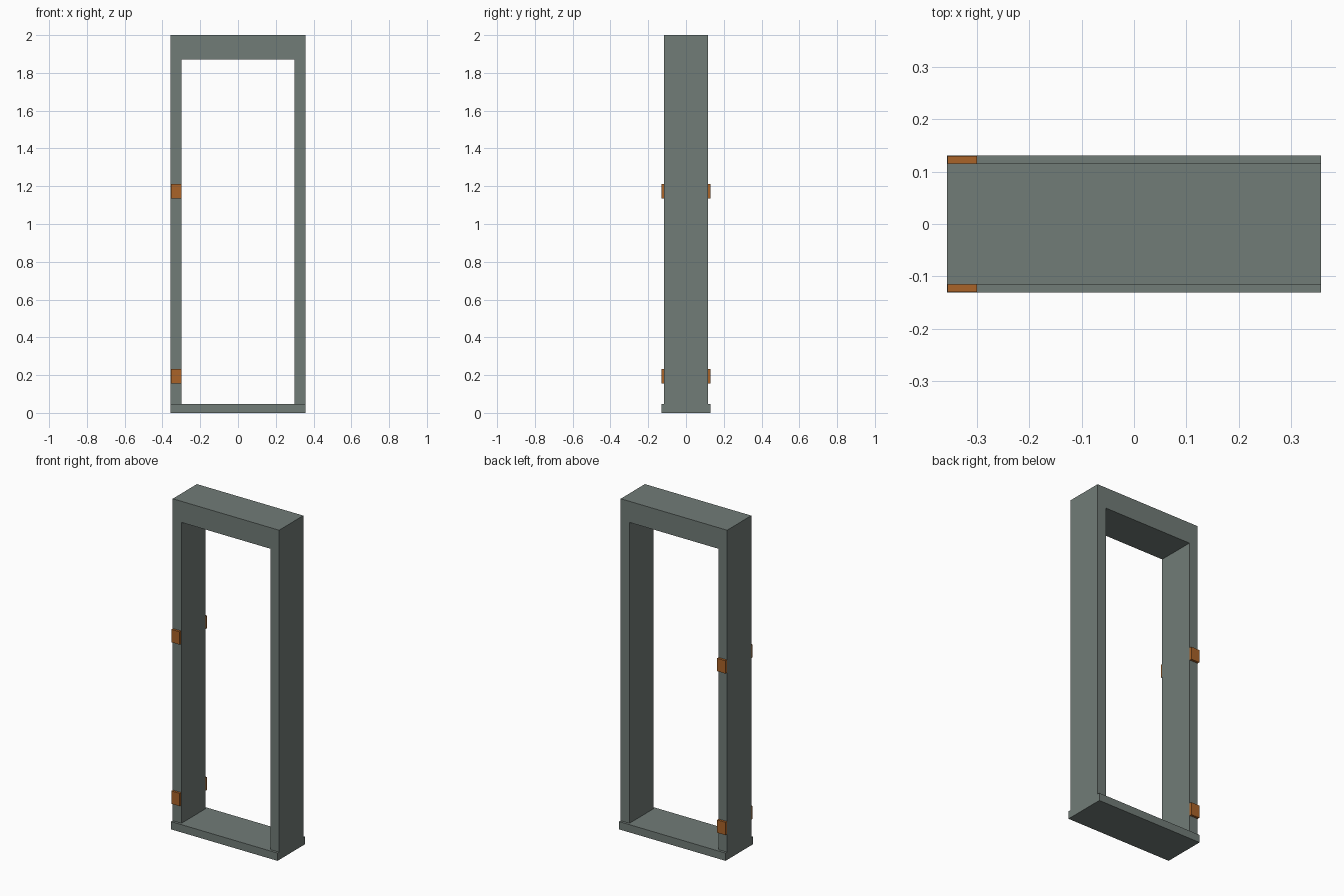
import bpy
import bmesh

cube = bpy.data.objects.get("Cube")
if cube:
    bpy.data.objects.remove(cube, do_unlink=True)


def material(name, rgb):
    mat = bpy.data.materials.new(name)
    mat.use_nodes = True
    mat.diffuse_color = (*rgb, 1)
    mat.node_tree.nodes["Principled BSDF"].inputs["Base Color"].default_value = (*rgb, 1)
    return mat


def prism(name, outline, y_front, y_back, mat):
    """Extrude an outline drawn in the x-z plane from y_front to y_back."""
    bm = bmesh.new()
    face = bm.faces.new([bm.verts.new((x, y_front, z)) for x, z in outline])
    moved = bmesh.ops.extrude_face_region(bm, geom=[face])["geom"]
    verts = [v for v in moved if isinstance(v, bmesh.types.BMVert)]
    bmesh.ops.translate(bm, verts=verts, vec=(0, y_back - y_front, 0))
    bmesh.ops.recalc_face_normals(bm, faces=bm.faces)
    mesh = bpy.data.meshes.new(name)
    bm.to_mesh(mesh)
    bm.free()
    mesh.materials.append(mat)
    obj = bpy.data.objects.new(name, mesh)
    bpy.context.collection.objects.link(obj)
    return obj


def rectangle(x0, x1, z0, z1):
    return [(x0, z0), (x1, z0), (x1, z1), (x0, z1)]


grey = material("grey_green_paint", (0.165, 0.2, 0.185))
copper = material("copper_orange", (0.4, 0.125, 0.022))

HALF_W, INNER_W = 0.357, 0.298
FRAME_Y, SILL_Y = 0.116, 0.131
SILL_Z, HEAD_Z, TOP_Z = 0.047, 1.872, 2.0

# Two posts and the deep header as one arch
arch = [(-HALF_W, SILL_Z), (-HALF_W, TOP_Z), (HALF_W, TOP_Z), (HALF_W, SILL_Z),
        (INNER_W, SILL_Z), (INNER_W, HEAD_Z), (-INNER_W, HEAD_Z), (-INNER_W, SILL_Z)]
prism("door_frame", arch, -FRAME_Y, FRAME_Y, grey)

# Threshold, slightly deeper than the frame
prism("threshold", rectangle(-HALF_W, HALF_W, 0, SILL_Z), -SILL_Y, SILL_Y, grey)

# Hinge plates on the front and back of one post
for level, z in (("lower", 0.194), ("upper", 1.174)):
    for face, side in (("front", -1), ("back", 1)):
        prism(f"{level}_{face}_hinge", rectangle(-0.356, -0.3, z - 0.039, z + 0.039),
              side * FRAME_Y, side * 0.13, copper)
